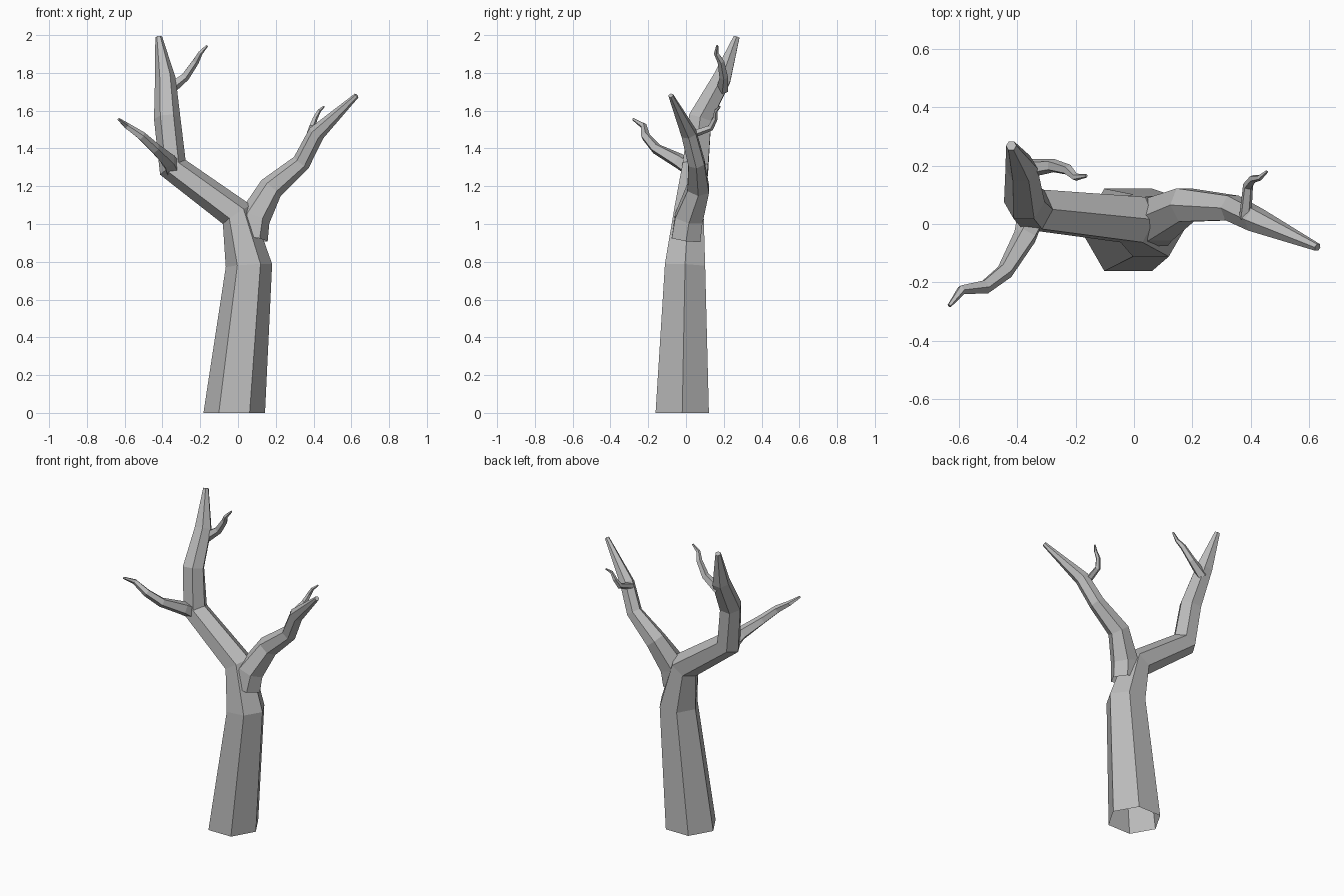
import bpy, bmesh, math
from mathutils import Vector

cube = bpy.data.objects.get("Cube")
if cube:
    bpy.data.objects.remove(cube)

# Single bark colour
bark = bpy.data.materials.new("grey_bark")
bark.use_nodes = True
colour = (0.5, 0.5, 0.5, 1)
bark.diffuse_color = colour
bark.node_tree.nodes["Principled BSDF"].inputs["Base Color"].default_value = colour


def limb(name, rings, sides=6):
    """Tapered faceted tube through (x, y, z, radius) rings, closed at the tip only."""
    points = [Vector(r[:3]) for r in rings]
    steps = [(b - a).normalized() for a, b in zip(points, points[1:])]
    bm = bmesh.new()
    previous = None
    for i, point in enumerate(points):
        along = (steps[max(i - 1, 0)] + steps[min(i, len(steps) - 1)]).normalized()
        if point.z == 0:
            along = Vector((0, 0, 1))
        u = Vector((0, 1, 0)).cross(along).normalized()
        v = along.cross(u)
        ring = []
        for k in range(sides):
            a = math.tau * k / sides
            ring.append(bm.verts.new(point + rings[i][3] * (u * math.cos(a) + v * math.sin(a))))
        if previous:
            for k in range(sides):
                n = (k + 1) % sides
                bm.faces.new((previous[k], previous[n], ring[n], ring[k]))
        previous = ring
    bm.faces.new(previous)
    mesh = bpy.data.meshes.new(name)
    bm.to_mesh(mesh)
    bm.free()
    mesh.materials.append(bark)
    obj = bpy.data.objects.new(name, mesh)
    bpy.context.collection.objects.link(obj)


# Trunk bending into the tall right limb
limb("trunk_and_right_limb", [
    (-0.02, -0.02, 0, 0.163), (0.058, -0.005, 0.78, 0.123), (-0.005, 0.015, 1.05, 0.09),
    (-0.345, 0.05, 1.30, 0.078), (-0.375, 0.075, 1.56, 0.07),
    (-0.385, 0.19, 1.77, 0.055), (-0.42, 0.268, 1.99, 0.018)])

# Left limb growing out of the fork
limb("left_limb", [
    (0.07, 0, 0.92, 0.088), (0.085, 0.015, 1.03, 0.085), (0.175, 0.065, 1.19, 0.066),
    (0.335, 0.055, 1.325, 0.049), (0.415, 0.015, 1.48, 0.045), (0.628, -0.08, 1.68, 0.014)])

# Thin twigs
limb("right_front_twig", [
    (-0.35, 0.02, 1.30, 0.05), (-0.37, -0.04, 1.335, 0.042), (-0.44, -0.16, 1.40, 0.03),
    (-0.51, -0.215, 1.465, 0.025), (-0.59, -0.225, 1.52, 0.017), (-0.632, -0.28, 1.555, 0.007)], 5)
limb("right_upper_twig", [
    (-0.37, 0.19, 1.71, 0.034), (-0.28, 0.2, 1.78, 0.024), (-0.225, 0.185, 1.86, 0.019),
    (-0.2, 0.16, 1.905, 0.013), (-0.163, 0.165, 1.945, 0.006)], 5)
limb("left_twig", [
    (0.38, 0.02, 1.47, 0.022), (0.39, 0.13, 1.51, 0.018), (0.408, 0.155, 1.56, 0.014),
    (0.43, 0.158, 1.60, 0.01), (0.455, 0.18, 1.622, 0.005)], 5)
